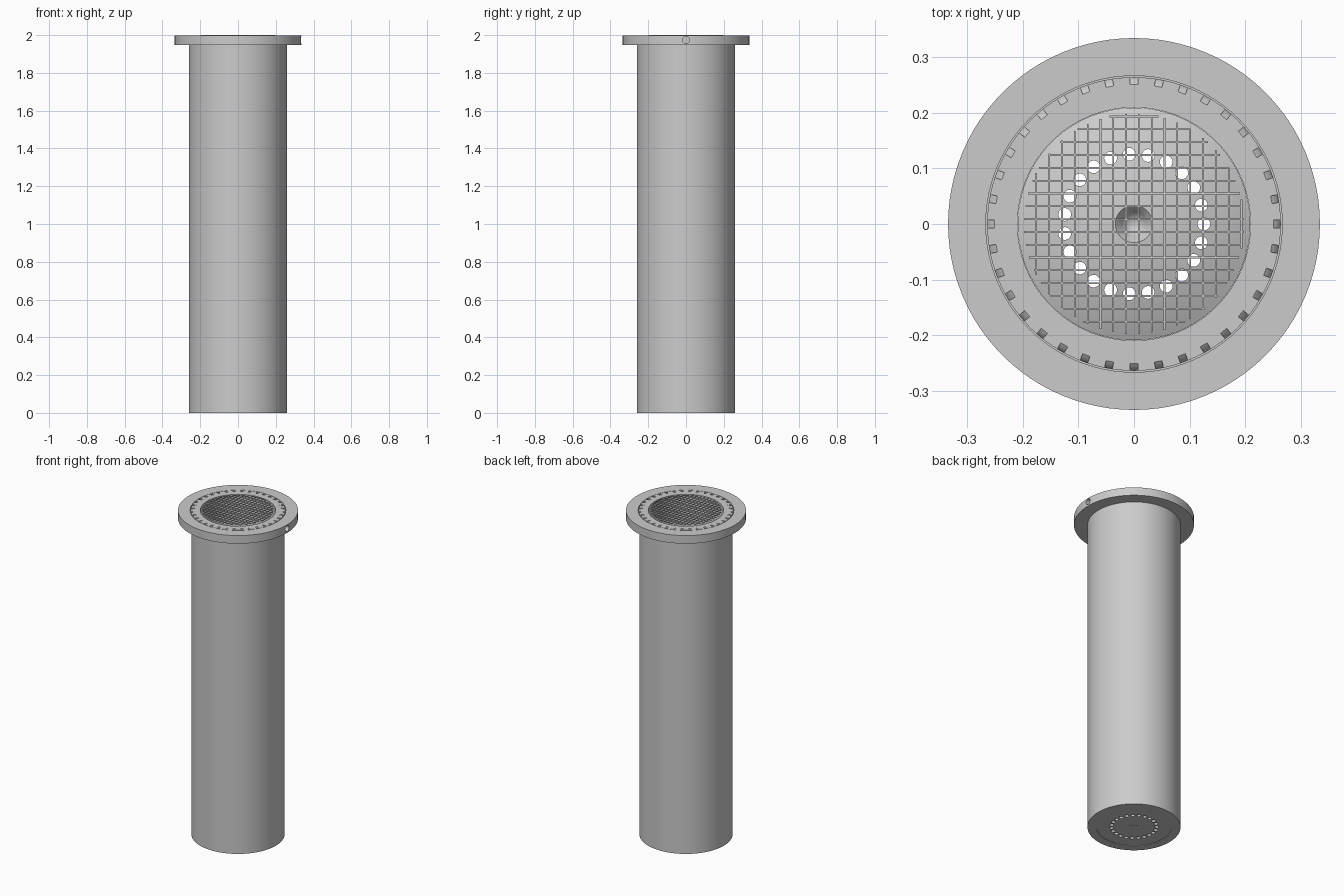
import bpy, bmesh
from math import pi, sin, cos, sqrt, radians
from mathutils import Matrix

if "Cube" in bpy.data.objects:
    bpy.data.objects.remove(bpy.data.objects["Cube"], do_unlink=True)

grey = bpy.data.materials.new("plain grey")
grey.use_nodes = True
grey.diffuse_color = (0.6, 0.6, 0.6, 1)
grey.node_tree.nodes["Principled BSDF"].inputs["Base Color"].default_value = (0.6, 0.6, 0.6, 1)

TOP = 1.997      # rim height, just under the mesh
BORE = 0.21
SEGMENTS = 96


def finish(name, bm):
    bmesh.ops.recalc_face_normals(bm, faces=bm.faces)
    mesh = bpy.data.meshes.new(name)
    bm.to_mesh(mesh)
    bm.free()
    obj = bpy.data.objects.new(name, mesh)
    bpy.context.collection.objects.link(obj)
    mesh.materials.append(grey)
    return obj


def lathe(name, profile):
    """Spin a closed (radius, height) outline about the z axis."""
    bm = bmesh.new()
    rings = []
    for r, z in profile:
        if r == 0:
            rings.append([bm.verts.new((0, 0, z))] * SEGMENTS)
        else:
            rings.append([bm.verts.new((r * cos(2 * pi * i / SEGMENTS),
                                        r * sin(2 * pi * i / SEGMENTS), z))
                          for i in range(SEGMENTS)])
    for a, b in zip(rings, rings[1:] + rings[:1]):
        for i in range(SEGMENTS):
            j = (i + 1) % SEGMENTS
            corners = list(dict.fromkeys((a[i], a[j], b[j], b[i])))
            if len(corners) > 2:
                bm.faces.new(corners)
    return finish(name, bm)


def activate(obj):
    bpy.ops.object.select_all(action='DESELECT')
    obj.select_set(True)
    bpy.context.view_layer.objects.active = obj


def cut(obj, cutter):
    cutter.hide_render = True
    activate(obj)
    mod = obj.modifiers.new("cut", 'BOOLEAN')
    mod.operation = 'DIFFERENCE'
    mod.solver = 'EXACT'
    mod.object = cutter
    bpy.ops.object.modifier_apply(modifier=mod.name)
    bpy.data.objects.remove(cutter, do_unlink=True)


def smooth(obj):
    activate(obj)
    bpy.ops.object.shade_smooth_by_angle(angle=radians(25))


def add_rod(bm, radius, length, matrix):
    bmesh.ops.create_cone(bm, cap_ends=True, segments=24, radius1=radius,
                          radius2=radius, depth=length, matrix=matrix)


# Long tube with a slightly wider head
tube = lathe("tube", [(BORE, 0), (0.26, 0), (0.26, 1.955), (0.2645, 1.955),
                      (0.2645, TOP), (BORE, TOP)])

# Scooped slots around the head, curving down and outward
bm = bmesh.new()
scoop = [(0.242 + 0.024 * sin(t * pi / 8), TOP - 0.025 * (1 - cos(t * pi / 8)))
         for t in range(5)]
scoop[0] = (0.242, TOP - 0.002)
outline = scoop + [(0.28, scoop[-1][1]), (0.28, TOP + 0.01), (0.242, TOP + 0.01)]
for k in range(36):
    turn = Matrix.Rotation(k * pi / 18, 4, 'Z')
    sides = [[bm.verts.new(turn @ Matrix.Translation((r, y, z)).translation)
              for r, z in outline] for y in (-0.007, 0.007)]
    bm.faces.new(sides[0])
    bm.faces.new(sides[1][::-1])
    for i in range(len(outline)):
        j = (i + 1) % len(outline)
        bm.faces.new((sides[0][j], sides[0][i], sides[1][i], sides[1][j]))
cut(tube, finish("slot_cutter", bm))
smooth(tube)

# Flange, with a fine groove between it and the head
flange = lathe("flange", [(0.2595, 1.947), (0.335, 1.947), (0.335, TOP),
                          (0.267, TOP), (0.267, 1.954), (0.2595, 1.954)])
bm = bmesh.new()
add_rod(bm, 0.018, 0.12, Matrix.Translation((0.33, 0, 1.974)) @ Matrix.Rotation(pi / 2, 4, 'Y'))
cut(flange, finish("side_hole_cutter", bm))
smooth(flange)

# Domed floor with a countersunk pit in the middle
EDGE, RISE = 0.025, 0.048
dome = [(r, EDGE + RISE * (1 - (r / BORE) ** 2))
        for r in (BORE - 0.0005 - 0.0176 * i for i in range(11))]
floor = lathe("domed_floor", [(0, 0.002), (0.2095, 0.002)] + dome
              + [(0.022, 0.06), (0, 0.02)])
bm = bmesh.new()
for k in range(23):
    a = 2 * pi * k / 23
    add_rod(bm, 0.0115, 0.3, Matrix.Translation((0.126 * cos(a), 0.126 * sin(a), 0.03)))
cut(floor, finish("drain_hole_cutter", bm))
smooth(floor)

# Small plug under the floor
plug = lathe("centre_plug", [(0, 0), (0.024, 0), (0.024, 0.01), (0, 0.01)])
smooth(plug)

# Flat wire mesh across the mouth, trimmed to a circle
bm = bmesh.new()
for i in range(17):
    offset = -0.176 + 0.0231 * i
    length = 2 * sqrt(0.1985 ** 2 - offset ** 2)
    for size, place in (((length, 0.003, 0.003), (0, offset, 1.9985)),
                        ((0.003, length, 0.003), (offset, 0, 1.998))):
        bmesh.ops.create_cube(bm, size=1, matrix=Matrix.Translation(place)
                              @ Matrix.Diagonal((*size, 1)))
finish("wire_mesh", bm)
